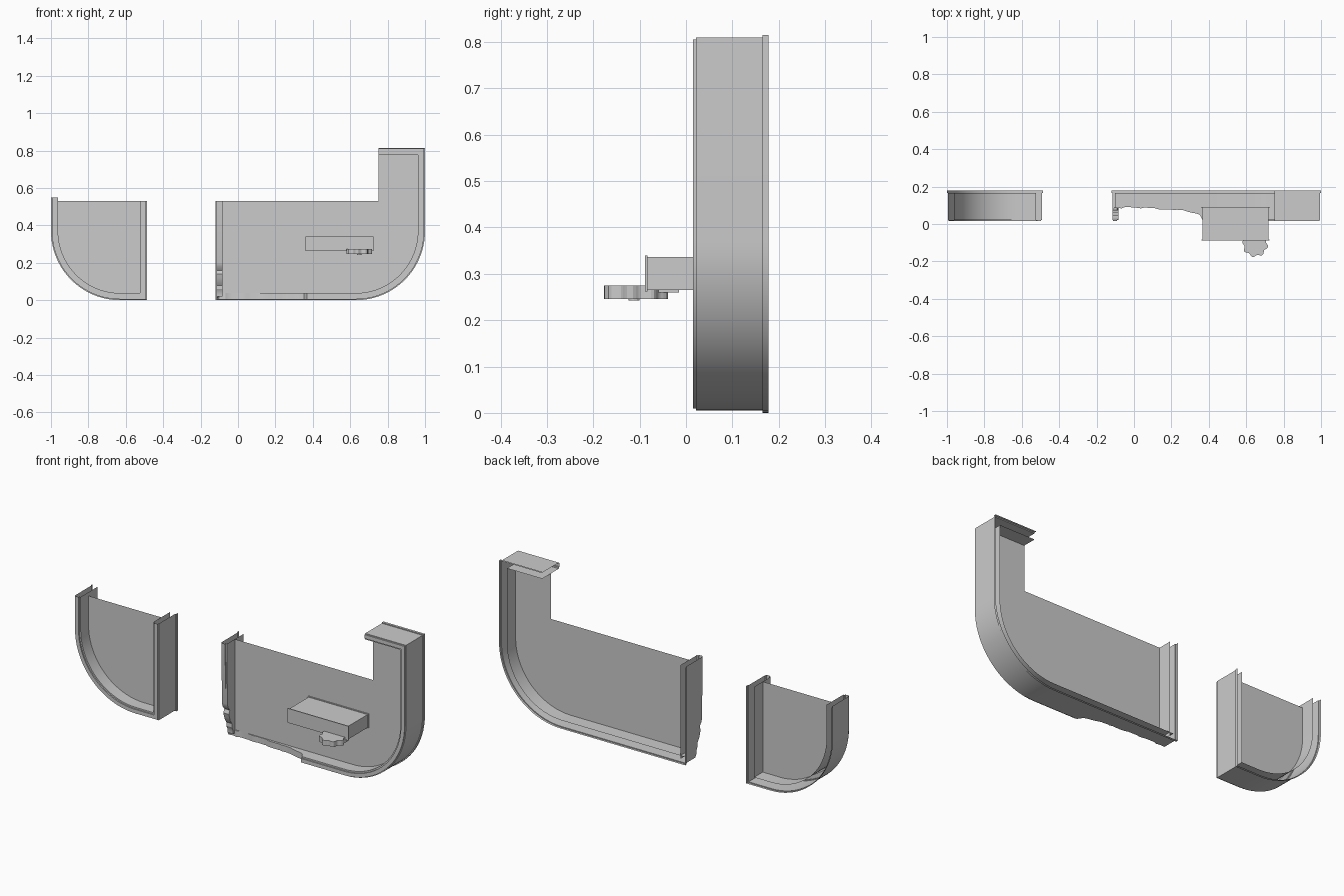
import bpy
import bmesh
import math
import random
from mathutils import Vector

random.seed(4)
cube = bpy.data.objects.get("Cube")
if cube:
    bpy.data.objects.remove(cube)

PANEL_Y = 0.09
R = 0.37          # radius of the rounded corners
CHANNEL = 0.038   # width of the rim channel

# Rim cross-section: (distance inward from the outline, y)
RIM = [(0, 0.178), (0, 0.165), (0.005, 0.165), (0.005, 0.022),
       (0.009, 0.022), (0.009, 0.015), (0.03, 0.015), (0.03, 0.022),
       (CHANNEL, 0.022), (CHANNEL, 0.165)]


def finish(bm, name, smooth=False):
    bmesh.ops.remove_doubles(bm, verts=bm.verts, dist=0.0001)
    bmesh.ops.recalc_face_normals(bm, faces=bm.faces)
    mesh = bpy.data.meshes.new(name)
    bm.to_mesh(mesh)
    bm.free()
    obj = bpy.data.objects.new(name, mesh)
    bpy.context.collection.objects.link(obj)
    if smooth:
        bpy.ops.object.select_all(action='DESELECT')
        obj.select_set(True)
        bpy.context.view_layer.objects.active = obj
        bpy.ops.object.shade_smooth_by_angle(angle=math.radians(30))
    return obj


def arc(cx, cz, start, end, steps=20):
    """Points of a rounded corner, angles in degrees."""
    angles = [math.radians(start + (end - start) * i / steps) for i in range(steps + 1)]
    return [Vector((cx + R * math.cos(a), cz + R * math.sin(a))) for a in angles]


def inset(path, d):
    """Move an open clockwise path inward by d, with mitred corners."""
    result = []
    for i, p in enumerate(path):
        before = (p - path[i - 1]).normalized() if i else None
        after = (path[i + 1] - p).normalized() if i < len(path) - 1 else before
        before = before or after
        n1 = Vector((before.y, -before.x))
        n2 = Vector((after.y, -after.x))
        result.append(p + (n1 + n2) * (d / (1 + n1.dot(n2))))
    return result


def rim(name, path, front):
    """Sweep the channel section; front gives the foremost y at each point."""
    bm = bmesh.new()
    rows = []
    for d, y in RIM:
        rows.append([bm.verts.new((p.x, max(y, f), p.y))
                     for p, f in zip(inset(path, d), front)])
    for a, b in zip(rows, rows[1:]):
        for i in range(len(path) - 1):
            bm.faces.new((a[i], a[i + 1], b[i + 1], b[i]))
    return finish(bm, name, True)


def panel(name, outline):
    bm = bmesh.new()
    bm.faces.new([bm.verts.new((p[0], PANEL_Y, p[1])) for p in outline])
    bmesh.ops.triangulate(bm, faces=bm.faces)
    return finish(bm, name)


def box(name, low, high):
    bm = bmesh.new()
    bmesh.ops.create_cube(bm, size=1)
    for v in bm.verts:
        v.co = [(a + b) / 2 + c * (b - a) for a, b, c in zip(low, high, v.co)]
    return finish(bm, name)


def prism(name, outline, z0, z1):
    """Upright solid from an outline in x and y."""
    bm = bmesh.new()
    face = bm.faces.new([bm.verts.new((x, y, z0)) for x, y in outline])
    ext = bmesh.ops.extrude_face_region(bm, geom=[face], use_keep_orig=True)
    for v in ext["geom"]:
        if isinstance(v, bmesh.types.BMVert):
            v.co.z = z1
    return finish(bm, name)


def between(keys, t):
    for (a, va), (b, vb) in zip(keys, keys[1:]):
        if a <= t <= b:
            return va + (vb - va) * (t - a) / (b - a)
    return 0


# Large section: rounded lower corner, tall end and a broken front edge
start = [Vector((0.75, 0.815)), Vector((1, 0.815))]
curve = arc(1 - R, R, 0, -90)
torn_bottom = [Vector((0.37 - 0.49 * i / 28, 0)) for i in range(29)]
torn_side = [Vector((-0.12, 0.2 * i / 10)) for i in range(1, 11)]
large_path = start + curve + torn_bottom + torn_side + [Vector((-0.12, 0.53))]

bottom_break = [(-0.13, 0.085), (0.0, 0.088), (0.2, 0.078), (0.3, 0.066), (0.353, 0.052), (0.371, 0.015)]
side_break = [(0, 0.085), (0.06, 0.07), (0.1, 0.045), (0.16, 0.04), (0.21, 0.015)]
front = [0] * (len(start) + len(curve))
front += [between(bottom_break, p.x) + random.uniform(-0.004, 0.004) for p in torn_bottom]
front += [between(side_break, p.y) + random.uniform(-0.008, 0.008) for p in torn_side]
front += [0]
rim("large_section_rim", large_path, front)

clean = start + curve + [Vector((-0.12, 0)), Vector((-0.12, 0.53))]
panel("large_section_panel", inset(clean, CHANNEL) + [Vector((0.75, 0.53))])

# Small section: rounded on its outer lower corner
small_path = [Vector((-0.487, 0.53)), Vector((-0.487, 0))]
small_path += arc(-1 + R, R, -90, -180) + [Vector((-1, 0.55))]
rim("small_section_rim", small_path, [0] * len(small_path))
small_outline = inset(small_path, CHANNEL)
small_outline[-1].y = 0.53
panel("small_section_panel", small_outline)

# Box on the panel with thin lips at both ends
box("box_body", (0.365, -0.083, 0.265), (0.72, PANEL_Y, 0.336))
box("box_front_lip", (0.36, -0.088, 0.262), (0.725, -0.083, 0.34))
box("box_back_lip", (0.36, PANEL_Y - 0.005, 0.262), (0.725, PANEL_Y, 0.34))

# Scalloped knob under the front of the box
lobes = []
for i in range(64):
    a = math.tau * i / 64
    r = 0.064 + 0.006 * math.cos(8 * a + math.pi / 2)
    lobes.append((0.648 + r * math.cos(a), -0.108 + r * math.sin(a)))
prism("knob", lobes, 0.246, 0.275)
hub = [(0.648 + 0.012 * math.cos(math.tau * i / 12),
        -0.112 + 0.012 * math.sin(math.tau * i / 12)) for i in range(12)]
prism("knob_hub", hub, 0.242, 0.25)
box("knob_bracket", (0.615, -0.06, 0.26), (0.68, -0.015, 0.266))
